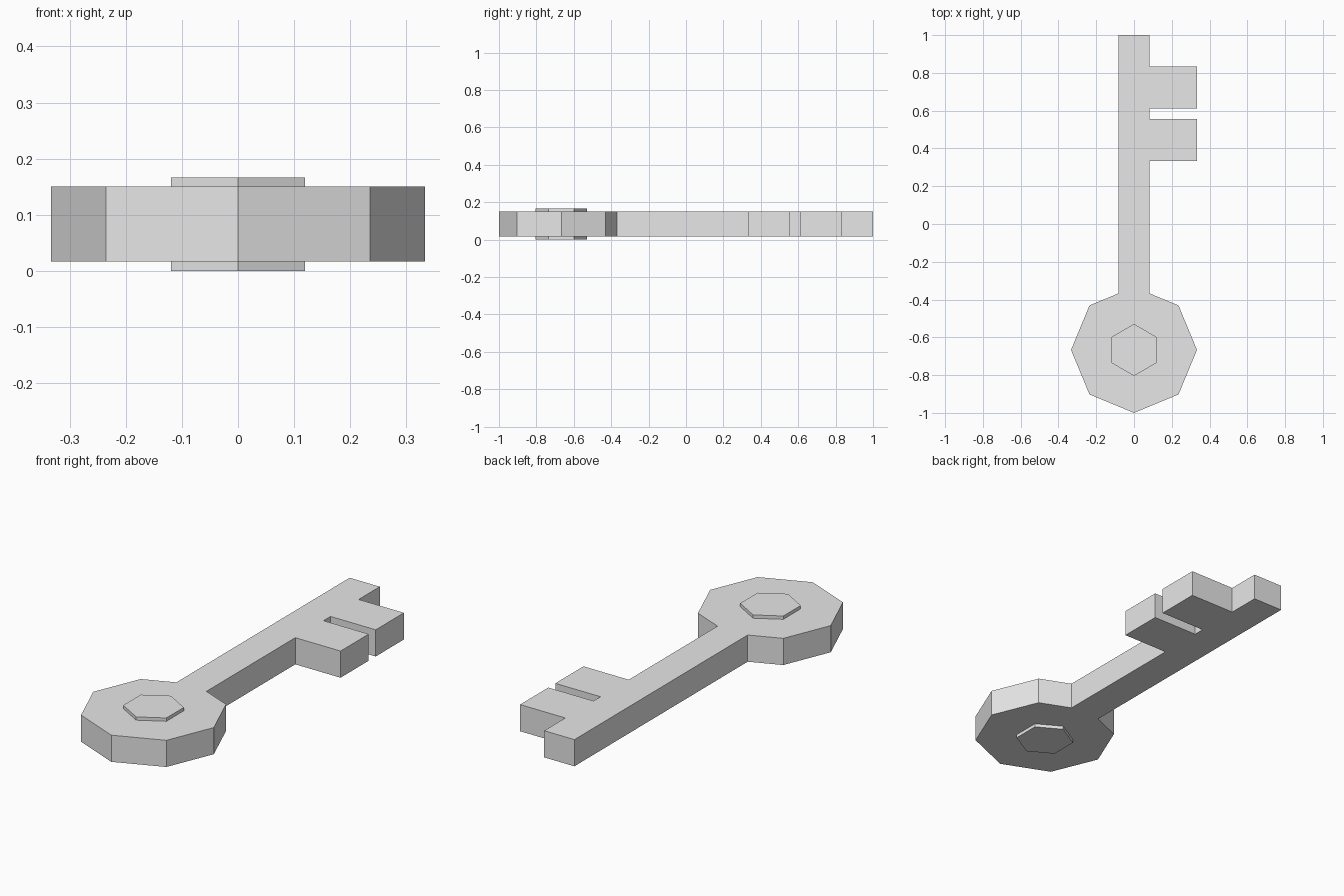
import bpy, bmesh, math

if "Cube" in bpy.data.objects:
    bpy.data.objects.remove(bpy.data.objects["Cube"])

grey = bpy.data.materials.new("plain_grey")
grey.diffuse_color = (0.8, 0.8, 0.8, 1)
grey.use_nodes = True
grey.node_tree.nodes["Principled BSDF"].inputs["Base Color"].default_value = grey.diffuse_color


def plate(name, outline, z0, z1):
    """Extrude a flat counter-clockwise outline from z0 to z1."""
    bm = bmesh.new()
    face = bm.faces.new([bm.verts.new((x, y, z0)) for x, y in outline])
    ext = bmesh.ops.extrude_face_region(bm, geom=[face], use_keep_orig=True)
    top = [v for v in ext["geom"] if isinstance(v, bmesh.types.BMVert)]
    bmesh.ops.translate(bm, verts=top, vec=(0, 0, z1 - z0))
    bmesh.ops.recalc_face_normals(bm, faces=bm.faces)
    mesh = bpy.data.meshes.new(name)
    bm.to_mesh(mesh)
    bm.free()
    mesh.materials.append(grey)
    obj = bpy.data.objects.new(name, mesh)
    bpy.context.collection.objects.link(obj)
    return obj


def ring(radius, sides, cy, start):
    """Points of a regular polygon, counter-clockwise from a start angle."""
    angles = [start + 2 * math.pi * i / sides for i in range(sides)]
    return [(radius * math.cos(a), cy + radius * math.sin(a)) for a in angles]


BOW_Y, BOW_R, HALF_W = -0.6667, 0.3333, 0.0833

# Octagonal bow without its tip, which the shaft replaces
bow = ring(BOW_R, 8, BOW_Y, math.radians(135))[:7]
neck_y = BOW_Y + BOW_R - HALF_W * math.tan(math.radians(22.5))

# Shaft with two teeth on the right side
shaft = [(HALF_W, neck_y)]
for low, high in ((0.3333, 0.5556), (0.6111, 0.8333)):
    shaft += [(HALF_W, low), (0.3333, low), (0.3333, high), (HALF_W, high)]
shaft += [(HALF_W, 1), (-HALF_W, 1), (-HALF_W, neck_y)]

plate("key_body", bow + shaft, 0.0167, 0.15)

# Thin hexagonal bosses on the upper and lower faces of the bow
boss = ring(0.1375, 6, BOW_Y, math.radians(90))
plate("upper_boss", boss, 0.15, 0.1667)
plate("lower_boss", boss, 0.0, 0.0167)
